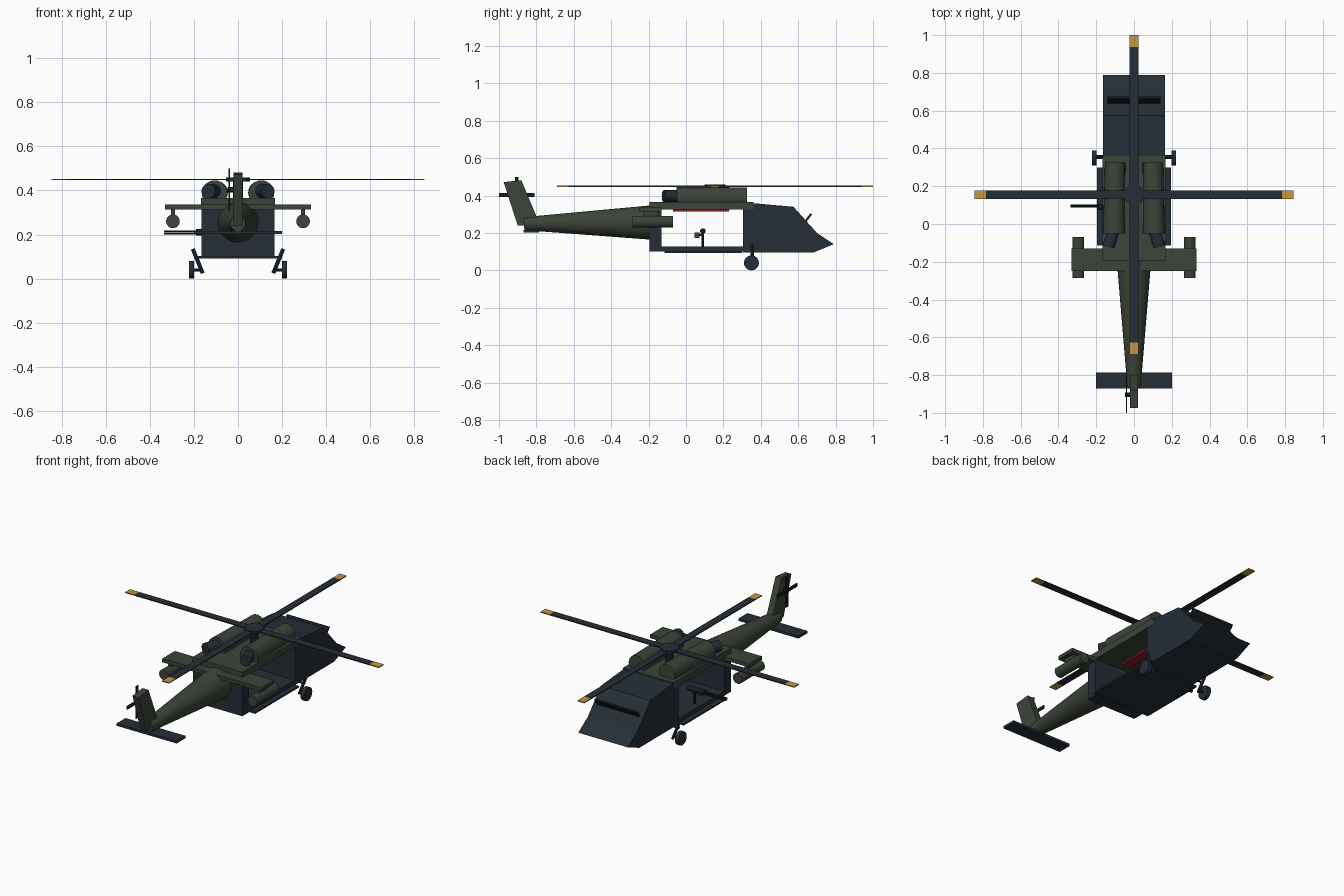
import bpy, bmesh, math
from mathutils import Vector

cube = bpy.data.objects.get("Cube")
if cube:
    bpy.data.objects.remove(cube)


def material(name, rgb):
    m = bpy.data.materials.new(name)
    m.use_nodes = True
    m.diffuse_color = (*rgb, 1)
    m.node_tree.nodes["Principled BSDF"].inputs["Base Color"].default_value = (*rgb, 1)
    return m


NAVY = material("dark navy", (0.018, 0.027, 0.038))
GREEN = material("olive green", (0.045, 0.058, 0.041))
BLACK = material("near black", (0.008, 0.012, 0.016))
YELLOW = material("tip yellow", (0.54, 0.31, 0.06))
RED = material("dark red", (0.25, 0.012, 0.025))


def finish(name, bm, mat):
    bmesh.ops.recalc_face_normals(bm, faces=bm.faces)
    mesh = bpy.data.meshes.new(name)
    bm.to_mesh(mesh)
    bm.free()
    mesh.materials.append(mat)
    obj = bpy.data.objects.new(name, mesh)
    bpy.context.scene.collection.objects.link(obj)
    return obj


def box(name, x, y, z, mat):
    """Box from a (low, high) range on each axis."""
    bm = bmesh.new()
    bmesh.ops.create_cube(bm, size=1)
    for v in bm.verts:
        v.co = [r[0] if c < 0 else r[1] for c, r in zip(v.co, (x, y, z))]
    return finish(name, bm, mat)


def rod(name, p, q, r1, mat, r2=None, sides=24):
    """Cylinder or cone running from p to q."""
    p, q = Vector(p), Vector(q)
    bm = bmesh.new()
    bmesh.ops.create_cone(bm, cap_ends=True, segments=sides, radius1=r1,
                          radius2=r1 if r2 is None else r2, depth=(q - p).length)
    turn = (q - p).to_track_quat('Z', 'Y')
    for v in bm.verts:
        v.co = turn @ v.co + (p + q) / 2
    obj = finish(name, bm, mat)
    if sides > 8:
        bpy.ops.object.select_all(action='DESELECT')
        obj.select_set(True)
        bpy.context.view_layer.objects.active = obj
        bpy.ops.object.shade_smooth_by_angle(angle=math.radians(35))
    return obj


def prism(name, profile, half, mat):
    """Side profile in (y, z), extruded across x."""
    bm = bmesh.new()
    face = bm.faces.new([bm.verts.new((-half, y, z)) for y, z in profile])
    out = bmesh.ops.extrude_face_region(bm, geom=[face])
    for v in out["geom"]:
        if isinstance(v, bmesh.types.BMVert):
            v.co.x = half
    return finish(name, bm, mat)


# Cockpit and open cabin
prism("cockpit", [(0.305, 0.095), (0.305, 0.36), (0.35, 0.36), (0.575, 0.34),
                  (0.70, 0.20), (0.79, 0.14), (0.68, 0.095)], 0.165, NAVY)
prism("windscreen_wiper_bar", [(0.63, 0.26), (0.64, 0.255), (0.675, 0.30), (0.665, 0.305)],
      0.14, BLACK)
box("cabin_floor", (-0.165, 0.165), (-0.19, 0.31), (0.10, 0.127), NAVY)
box("door_sill", (-0.195, 0.195), (-0.115, 0.30), (0.092, 0.102), NAVY)
box("rear_bulkhead", (-0.165, 0.165), (-0.195, -0.13), (0.10, 0.33), NAVY)
box("cabin_roof", (-0.168, 0.168), (-0.195, 0.36), (0.325, 0.366), GREEN)
box("cabin_light", (-0.03, 0.03), (-0.07, 0.23), (0.315, 0.326), RED)

# Tail boom, fin and stabiliser
rod("tail_boom", (0, -0.17, 0.256), (0, -0.865, 0.25), 0.093, GREEN, 0.035, 32)
prism("tail_fin", [(-0.975, 0.472), (-0.88, 0.482), (-0.80, 0.29), (-0.82, 0.24),
                   (-0.90, 0.24)], 0.02, GREEN)
box("stabiliser", (-0.2, 0.2), (-0.87, -0.785), (0.203, 0.217), NAVY)

# Tail rotor
box("tail_rotor_upright", (-0.043, -0.037), (-0.915, -0.895), (0.305, 0.5), BLACK)
box("tail_rotor_level", (-0.043, -0.037), (-1.0, -0.81), (0.393, 0.413), BLACK)
rod("tail_rotor_shaft", (-0.048, -0.905, 0.403), (0, -0.905, 0.403), 0.012, BLACK)

# Main rotor: four blades with coloured tips
HUB_Y = 0.155
for i in range(4):
    for part, start, end, mat in (("blade", 0, 0.783, NAVY), ("blade_tip", 0.783, 0.845, YELLOW)):
        obj = box(f"{part}_{i}", (start, end), (-0.0225, 0.0225), (-0.003, 0.003), mat)
        obj.location = (0, HUB_Y, 0.45)
        obj.rotation_euler.z = i * math.pi / 2
rod("rotor_mast", (0, HUB_Y, 0.36), (0, HUB_Y, 0.45), 0.022, BLACK)
rod("rotor_hub", (0, HUB_Y, 0.441), (0, HUB_Y, 0.459), 0.055, NAVY, sides=8)

# Parts on both sides
for side, s in (("left", 1), ("right", -1)):
    rod(f"{side}_engine", (s * 0.106, -0.05, 0.388), (s * 0.1, 0.325, 0.39), 0.058, GREEN, 0.054)
    rod(f"{side}_exhaust", (s * 0.103, -0.02, 0.397), (s * 0.135, -0.12, 0.397), 0.032, NAVY)
    rod(f"{side}_pod", (s * 0.295, -0.285, 0.26), (s * 0.295, -0.07, 0.26), 0.031, GREEN)
    box(f"{side}_pylon", sorted((s * 0.286, s * 0.304)), (-0.23, -0.15), (0.28, 0.32), GREEN)
    rod(f"{side}_wheel", (s * 0.199, 0.35, 0.04), (s * 0.222, 0.35, 0.04), 0.04, NAVY)
    rod(f"{side}_strut", (s * 0.16, 0.355, 0.025), (s * 0.205, 0.355, 0.135), 0.009, NAVY, sides=8)
    rod(f"{side}_axle", (s * 0.15, 0.35, 0.098), (s * 0.2, 0.35, 0.098), 0.006, NAVY, sides=8)
    rod(f"{side}_wheel_shaft", (s * 0.165, 0.35, 0.04), (s * 0.21, 0.35, 0.04), 0.007, NAVY, sides=8)
box("stub_wing", (-0.33, 0.33), (-0.25, -0.13), (0.314, 0.336), GREEN)

# Door gun pointing out of the right side
rod("gun_post", (-0.12, 0.09, 0.125), (-0.12, 0.09, 0.21), 0.007, BLACK, sides=8)
rod("gun_body", (-0.19, 0.09, 0.21), (-0.08, 0.09, 0.21), 0.015, BLACK)
for i in range(4):
    a = math.pi / 4 + i * math.pi / 2
    y, z = 0.095 + 0.007 * math.cos(a), 0.21 + 0.007 * math.sin(a)
    rod(f"gun_barrel_{i}", (-0.335, y, z), (-0.18, y, z), 0.004, BLACK, sides=8)
box("ammo_box", (-0.15, -0.09), (0.045, 0.072), (0.172, 0.202), GREEN)
box("ammo_bracket", (-0.13, -0.11), (0.07, 0.09), (0.185, 0.195), BLACK)
